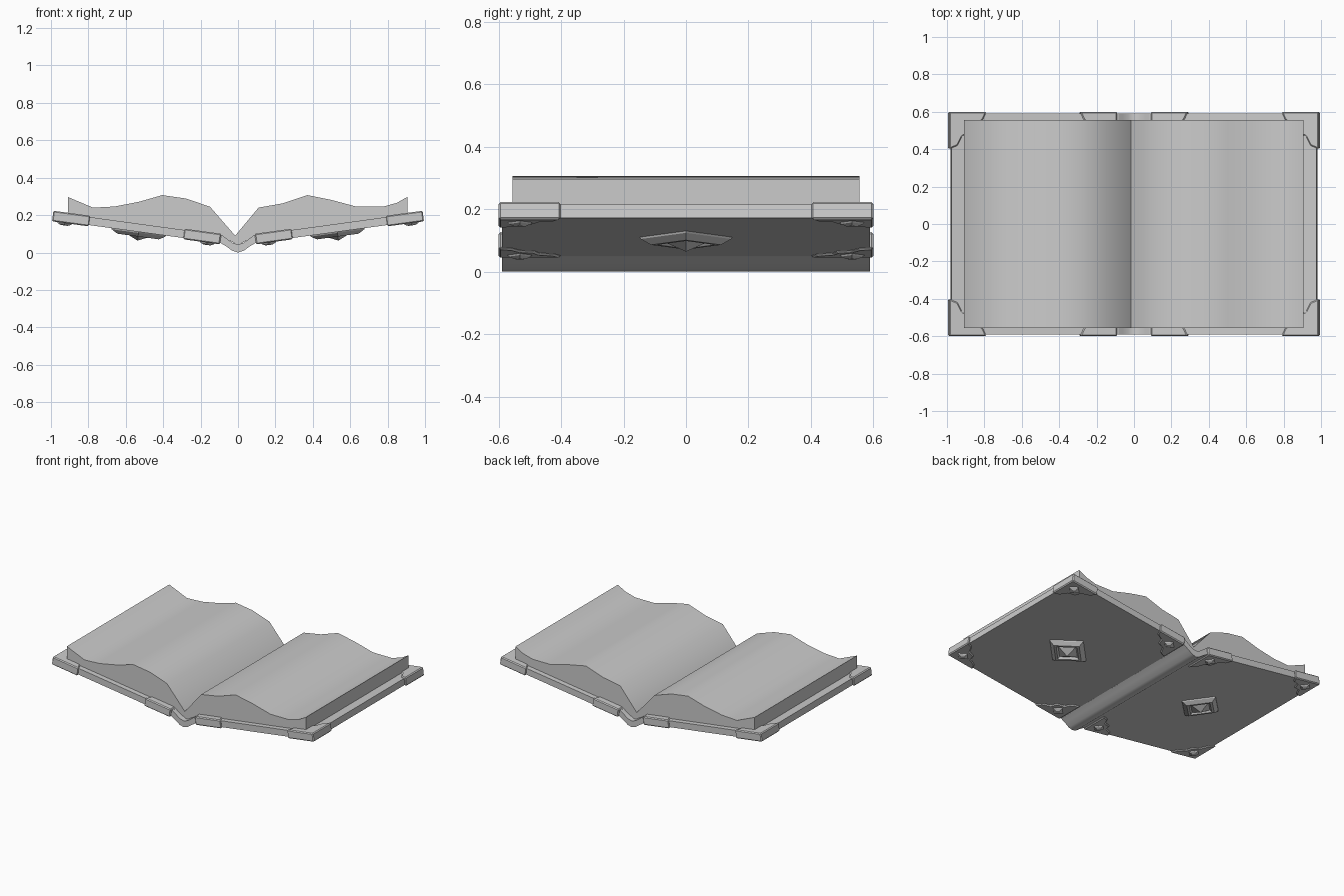
import bpy, bmesh, math
from mathutils import Matrix, Vector

if "Cube" in bpy.data.objects:
    bpy.data.objects.remove(bpy.data.objects["Cube"])

TILT = math.radians(7.8)
HINGE = Matrix.Translation((0.09, 0, 0.05)) @ Matrix.Rotation(-TILT, 4, 'Y')


def finish(name, bm, matrix=None, smooth=None):
    if matrix is not None:
        bm.transform(matrix)
    bmesh.ops.recalc_face_normals(bm, faces=bm.faces)
    me = bpy.data.meshes.new(name)
    bm.to_mesh(me)
    bm.free()
    ob = bpy.data.objects.new(name, me)
    bpy.context.collection.objects.link(ob)
    if smooth:
        bpy.ops.object.select_all(action='DESELECT')
        ob.select_set(True)
        bpy.context.view_layer.objects.active = ob
        bpy.ops.object.shade_smooth_by_angle(angle=math.radians(smooth))
    return ob


def prism(points, offset):
    """Extrude a closed outline of 3D points along an offset vector."""
    bm = bmesh.new()
    face = bm.faces.new([bm.verts.new(p) for p in points])
    ext = bmesh.ops.extrude_face_region(bm, geom=[face])
    verts = [g for g in ext['geom'] if isinstance(g, bmesh.types.BMVert)]
    bmesh.ops.translate(bm, vec=Vector(offset), verts=verts)
    return bm


def stud(u, v, rings, n0):
    """Diamond-shaped stack of (radius, depth) rings hanging under a board."""
    bm = bmesh.new()
    loops = []
    for r, d in rings:
        loops.append([bm.verts.new((u + r * a, v + r * b, n0 - d))
                      for a, b in ((1, 0), (0, 1), (-1, 0), (0, -1))])
    for lo, hi in zip(loops, loops[1:]):
        for i in range(4):
            j = (i + 1) % 4
            bm.faces.new((lo[i], lo[j], hi[j], hi[i]))
    bm.faces.new(loops[0])
    bm.faces.new(loops[-1])
    return bm


# wavy outline of a metal corner, measured from its outer point
WAVE = [(0, 0), (0.2, 0), (0.18, 0.045), (0.13, 0.07), (0.115, 0.115),
        (0.07, 0.13), (0.045, 0.18), (0, 0.2)]

for side, sx in (("right", 1), ("left", -1)):
    place = Matrix.Diagonal((sx, 1, 1, 1)) @ HINGE

    # cover board
    board = prism([(0, -0.59, 0), (0.9, -0.59, 0), (0.9, 0.59, 0), (0, 0.59, 0)],
                  (0, 0, 0.043))
    finish("cover_" + side, board, place)

    # raised diamond ornament under the board
    gem = stud(0.445, 0, [(0.15, -0.005), (0.145, 0.006), (0.112, 0.025),
                          (0.092, 0.025), (0.078, 0.012), (0.002, 0.046)], 0)
    finish("cover_ornament_" + side, gem, place)

    # metal corners with small studs
    for end, sy in (("back", 1), ("front", -1)):
        for pos, cu, du in (("outer", 0.912, -1), ("inner", 0.006, 1)):
            name = f"{pos}_corner_{side}_{end}"
            pts = [(cu + du * a, sy * (0.6 - b), -0.007) for a, b in WAVE]
            bm = prism(pts, (0, 0, 0.057))
            ob = finish(name, bm, place)
            bev = ob.modifiers.new("bevel", 'BEVEL')
            bev.width = 0.006
            bev.segments = 1
            bm = stud(cu + du * 0.068, sy * 0.532,
                      [(0.04, 0), (0.036, 0.006), (0.018, 0.014)], -0.006)
            finish(name + "_stud", bm, place)

# curved spine
half = [(0.092, 0.05), (0.06, 0.031), (0.03, 0.009), (0, 0.0)]
top = [(0, 0.043), (0.03, 0.052), (0.06, 0.074), (0.086, 0.093)]
low = half + [(-x, z) for x, z in half[-2::-1]]
high = [(-x, z) for x, z in top[::-1]] + top[1:]
finish("spine", prism([(x, -0.59, z) for x, z in low + high], (0, 1.18, 0)), smooth=40)

# page block with wavy open pages
waves = [(-0.91, 0.297), (-0.775, 0.24), (-0.66, 0.246), (-0.53, 0.271),
         (-0.405, 0.307), (-0.28, 0.289), (-0.15, 0.245), (-0.015, 0.09),
         (0.11, 0.24), (0.24, 0.263), (0.37, 0.307), (0.5, 0.281),
         (0.635, 0.245), (0.775, 0.245), (0.85, 0.266), (0.905, 0.297)]
under = [(0.905, 0.2), (0.09, 0.088), (0, 0.04), (-0.09, 0.088), (-0.91, 0.2)]
finish("pages", prism([(x, -0.555, z) for x, z in waves + under], (0, 1.11, 0)), smooth=48)
